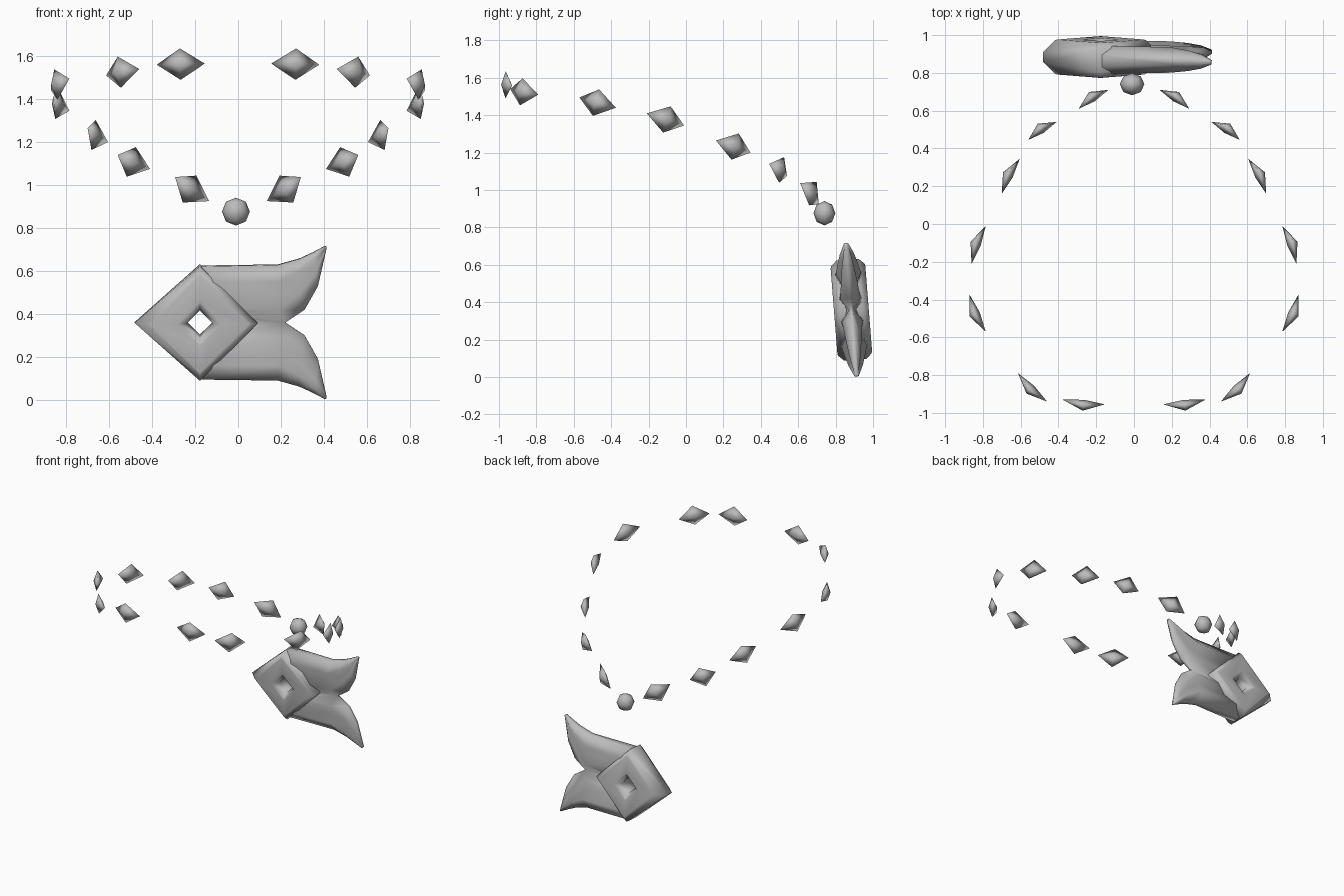
import bpy, bmesh, math
from mathutils import Vector, Matrix

cube = bpy.data.objects.get("Cube")
if cube:
    bpy.data.objects.remove(cube, do_unlink=True)

metal = bpy.data.materials.new("grey_metal")
metal.use_nodes = True
grey = (0.5, 0.5, 0.5, 1)
metal.diffuse_color = grey
metal.node_tree.nodes["Principled BSDF"].inputs["Base Color"].default_value = grey


def finish(bm, name, matrix=None):
    bmesh.ops.recalc_face_normals(bm, faces=bm.faces[:])
    for face in bm.faces:
        face.smooth = True
    mesh = bpy.data.meshes.new(name)
    bm.to_mesh(mesh)
    bm.free()
    mesh.materials.append(metal)
    ob = bpy.data.objects.new(name, mesh)
    bpy.context.collection.objects.link(ob)
    if matrix:
        ob.matrix_world = matrix
    return ob


def loft(bm, rings, closed):
    """Skin equal-length rings; cap the ends unless they close on themselves."""
    rings = [[bm.verts.new(p) for p in ring] for ring in rings]
    n = len(rings[0])
    for a, b in zip(rings, rings[1:] + rings[:1] if closed else rings[1:]):
        for i in range(n):
            j = (i + 1) % n
            bm.faces.new((a[i], a[j], b[j], b[i]))
    if not closed:
        bm.faces.new(rings[0])
        bm.faces.new(rings[-1])


# Chain beads: pointed lozenges given by their two tips, bulging outwards
bead_tips = [
    ((0.155, -0.955, 1.565), (0.378, -0.93, 1.56)),
    ((0.46, -0.94, 1.54), (0.614, -0.79, 1.51)),
    ((0.785, -0.57, 1.495), (0.87, -0.375, 1.44)),
    ((0.86, -0.21, 1.41), (0.785, -0.01, 1.345)),
    ((0.70, 0.16, 1.265), (0.605, 0.345, 1.20)),
    ((0.56, 0.445, 1.14), (0.41, 0.54, 1.075)),
    ((0.293, 0.61, 1.037), (0.135, 0.71, 0.925)),
]
for side, label in ((1, "left"), (-1, "right")):
    for k, tips in enumerate(bead_tips, 1):
        p, q = (Vector((t[0] * side, t[1], t[2])) for t in tips)
        mid, along = (p + q) / 2, (q - p).normalized()
        out = Vector((along.y, -along.x, 0)).normalized()
        if out.dot(mid) < 0:
            out = -out
        up = along.cross(out)
        bm = bmesh.new()
        rim = [bm.verts.new(v) for v in (p, mid + out * 0.022 + up * 0.073,
                                         q, mid + out * 0.022 - up * 0.073)]
        for depth in (0.046, -0.012):
            apex = bm.verts.new(mid + out * depth)
            for i in range(4):
                bm.faces.new((rim[i], rim[(i + 1) % 4], apex))
        finish(bm, f"{label}_bead_{k}")

# Round bead above the pendant
bm = bmesh.new()
bmesh.ops.create_uvsphere(bm, u_segments=8, v_segments=4, radius=0.065)
bmesh.ops.scale(bm, vec=(1, 0.9, 1), verts=bm.verts)
finish(bm, "round_bead", Matrix.Translation((-0.01, 0.74, 0.876)))

# Pendant leans slightly back
lean = Matrix.Translation((0, 0.884, 0.36)) @ Matrix.Rotation(0.079, 4, 'X')

# Forked body: each station lists (x, height, half thickness) from rim to middle
stations = [
    [(-0.17, 0.264, 0.03), (-0.17, 0.195, 0.075), (-0.17, 0.13, 0.045), (-0.17, 0.06, 0.065), (-0.17, 0, 0.05)],
    [(0.186, 0.27, 0.016), (0.19, 0.195, 0.068), (0.195, 0.13, 0.036), (0.195, 0.06, 0.055), (0.22, 0, 0.012)],
    [(0.285, 0.298, 0.014), (0.285, 0.245, 0.055), (0.29, 0.19, 0.028), (0.29, 0.14, 0.045), (0.31, 0.06, 0.01)],
    [(0.35, 0.328, 0.012), (0.355, 0.3, 0.038), (0.36, 0.265, 0.022), (0.365, 0.235, 0.032), (0.372, 0.17, 0.01)],
    [(0.405, 0.358, 0.006), (0.41, 0.355, 0.012), (0.412, 0.35, 0.01), (0.412, 0.345, 0.01), (0.41, 0.335, 0.006)],
]
bm = bmesh.new()
loft(bm, [[(x, -h, z) for x, z, h in s] + [(x, h, z) for x, z, h in reversed(s)]
          for s in stations], False)
inner = [f for f in bm.faces if all(abs(v.co.z) < 1e-5 for v in f.verts)]
bmesh.ops.delete(bm, geom=inner, context='FACES')
copy = bmesh.ops.duplicate(bm, geom=bm.verts[:] + bm.edges[:] + bm.faces[:])["geom"]
for v in copy:
    if isinstance(v, bmesh.types.BMVert):
        v.co.z *= -1
bmesh.ops.remove_doubles(bm, verts=bm.verts[:], dist=1e-4)
body = finish(bm, "forked_body", lean)


def square_ring(r, y, nose=0):
    """Diamond ring; a nose length pulls its right-hand corner out and thins it."""
    ring = [(-0.177 + r, y, 0), (-0.177, y, r), (-0.177 - r, y, 0), (-0.177, y, -r)]
    if nose:
        ring[2] = (-0.177 - r - nose, y * 0.45, 0)
    return ring


# Cut the square window through the body
bm = bmesh.new()
loft(bm, [square_ring(0.075, -0.3), square_ring(0.075, 0.3)], False)
cutter = finish(bm, "window_cutter", lean)
cutter.hide_render = True
cut = body.modifiers.new("window", 'BOOLEAN')
cut.object, cut.operation, cut.solver = cutter, 'DIFFERENCE', 'EXACT'
bpy.context.view_layer.objects.active = body
bpy.ops.object.modifier_apply(modifier=cut.name)
bpy.data.objects.remove(cutter, do_unlink=True)

# Chamfered diamond frame around the window, with a pointed nose
half = [(0.268, 0.06, 0.036), (0.24, 0.09, 0), (0.228, 0.093, 0),
        (0.104, 0.093, 0), (0.093, 0.09, 0), (0.06, 0.05, 0)]
bm = bmesh.new()
loft(bm, [square_ring(r, -y, nose) for r, y, nose in half]
     + [square_ring(r, y, nose) for r, y, nose in reversed(half)], True)
finish(bm, "diamond_frame", lean)
